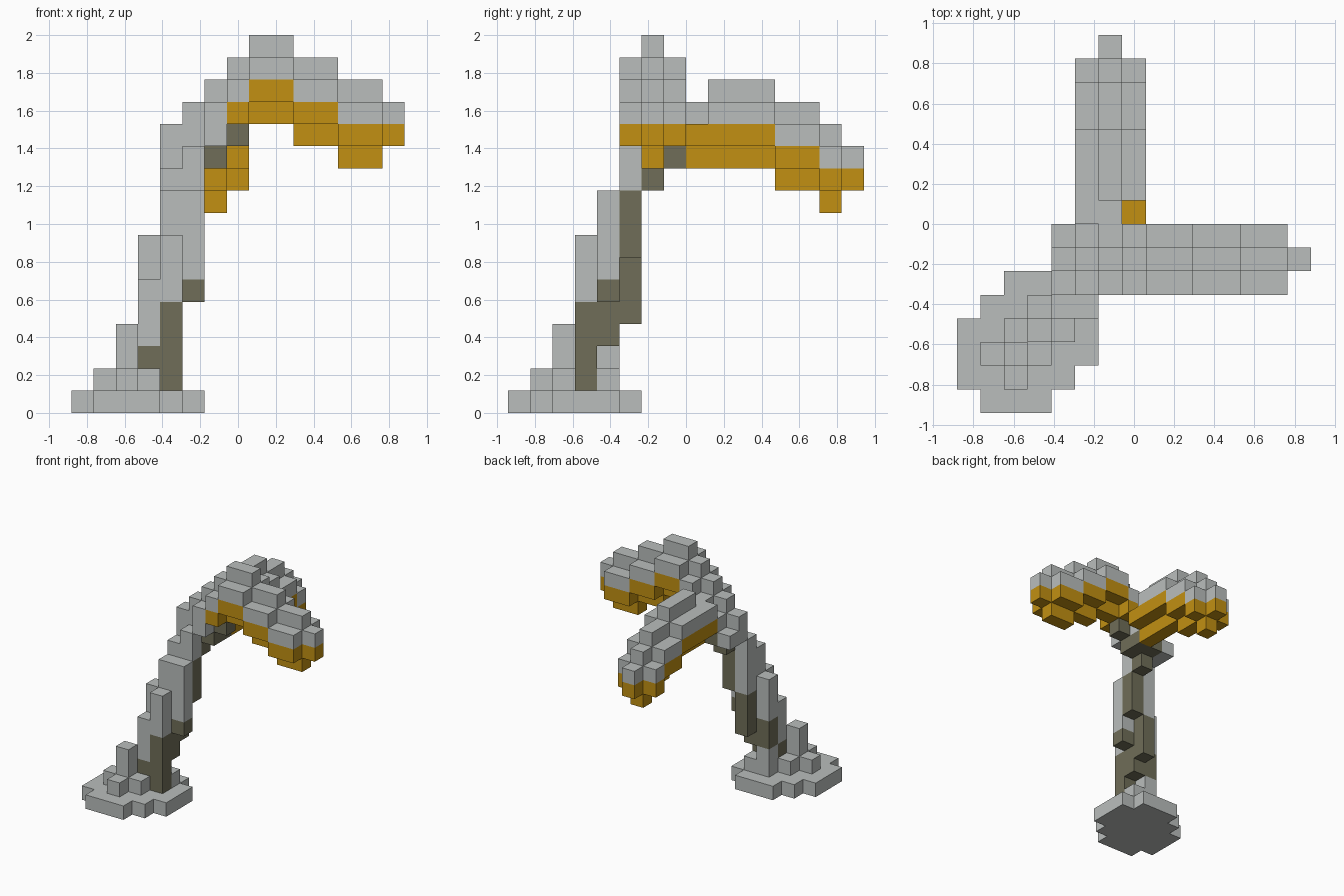
import bpy
import bmesh
from mathutils import Vector

default_cube = bpy.data.objects.get("Cube")
if default_cube:
    bpy.data.objects.remove(default_cube, do_unlink=True)

UNIT = 2 / 17                      # one block
ORIGIN = Vector((-7.5, -8, 0))     # grid corner, in blocks
GREY, GOLD, BROWN = range(3)


def make_material(name, colour):
    material = bpy.data.materials.new(name)
    material.use_nodes = True
    material.diffuse_color = (*colour, 1)
    shader = material.node_tree.nodes["Principled BSDF"]
    shader.inputs["Base Color"].default_value = (*colour, 1)
    shader.inputs["Roughness"].default_value = 0.9
    return material


materials = [
    make_material("pale grey", (0.49, 0.515, 0.505)),
    make_material("golden gills", (0.54, 0.28, 0.006)),
    make_material("olive brown", (0.16, 0.155, 0.098)),
]

cells = {}    # block position -> (part name, colour)


def pillar(part, x, y, bottom, *layers):
    """Stack blocks upward; layers alternate colour and top height."""
    for colour, top in zip(layers[::2], layers[1::2]):
        for z in range(bottom, top):
            cells[x, y, z] = (part, colour)
        bottom = top


def build_part(part):
    """Make one mesh from the exposed faces of a part's blocks."""
    bm = bmesh.new()
    for cell, (owner, colour) in cells.items():
        if owner != part:
            continue
        for axis in range(3):
            for side in (-1, 1):
                normal = Vector((0, 0, 0))
                normal[axis] = side
                if tuple(int(c) for c in Vector(cell) + normal) in cells:
                    continue
                u = Vector((0, 0, 0))
                u[(axis + 1) % 3] = 1
                v = normal.cross(u)
                middle = Vector(cell) + ORIGIN + (Vector((1, 1, 1)) + normal) / 2
                corners = [(-u - v), (u - v), (u + v), (v - u)]
                face = bm.faces.new([bm.verts.new((middle + c / 2) * UNIT) for c in corners])
                face.material_index = colour
    bmesh.ops.remove_doubles(bm, verts=bm.verts, dist=UNIT / 100)
    bmesh.ops.dissolve_limit(bm, angle_limit=0.01, verts=bm.verts, edges=bm.edges,
                             delimit={'MATERIAL'})
    mesh = bpy.data.meshes.new(part)
    bm.to_mesh(mesh)
    bm.free()
    for material in materials:
        mesh.materials.append(material)
    bpy.context.collection.objects.link(bpy.data.objects.new(part, mesh))


# Flat base, one row of blocks at a time
for y, (start, end) in enumerate([(1, 4), (0, 5), (0, 6), (0, 6), (1, 6), (2, 5)]):
    for x in range(start, end):
        pillar("base", x, y, 0, GREY, 1)

# Root bumps and the small spike
for x, y in [(1, 2), (2, 1), (3, 2), (2, 3), (4, 4)]:
    pillar("root_bumps", x, y, 1, GREY, 2)
pillar("root_spike", 2, 2, 1, GREY, 4)

# Leaning stem, pale on the outside and brown underneath
pillar("stem", 3, 3, 1, GREY, 2, BROWN, 3, GREY, 6)
pillar("stem", 4, 3, 1, BROWN, 5, GREY, 8)
pillar("stem", 3, 4, 1, GREY, 3, BROWN, 5, GREY, 8)
pillar("stem", 4, 4, 3, BROWN, 6, GREY, 10)
pillar("stem", 5, 4, 5, BROWN, 6, GREY, 10)
pillar("stem", 4, 5, 4, BROWN, 7, GREY, 11)
pillar("stem", 5, 5, 7, BROWN, 10, GREY, 12)

# Fork where the two arms part
pillar("fork", 4, 6, 11, GREY, 13)
pillar("fork", 4, 7, 11, GREY, 12)
pillar("fork", 5, 6, 10, BROWN, 11, GREY, 14)
pillar("fork", 5, 7, 11, BROWN, 12, GREY, 13)
pillar("fork", 6, 5, 12, GREY, 14)
pillar("fork", 6, 6, 11, BROWN, 12, GREY, 15)
pillar("fork", 6, 7, 11, BROWN, 12, GREY, 14)
pillar("fork", 7, 6, 12, BROWN, 13, GREY, 16)
for y in (5, 7):
    pillar("fork", 7, y, 13, GOLD, 14, GREY, 15)
pillar("fork", 5, 8, 12, GOLD, 13, GREY, 14)
pillar("fork", 6, 8, 11, GOLD, 13, GREY, 14)
pillar("fork", 7, 8, 12, GOLD, 13)


def arm(part, along_x, start, lengths, bottom):
    """Drooping arm with a plus-shaped section and golden underside."""
    def place(along, across, *stack):
        x, y = (along, across) if along_x else (across, along)
        pillar(part, x, y, *stack)

    for length in lengths:
        for along in range(start, start + length):
            place(along, 6, bottom, GOLD, bottom + 2, GREY, bottom + 4)
            for across in (5, 7):
                place(along, across, bottom + 1, GOLD, bottom + 2, GREY, bottom + 3)
        start += length
        bottom -= 1
    # Single-block tip
    place(start, 6, bottom + 2, GOLD, bottom + 3, GREY, bottom + 4)


arm("side_arm", True, 8, (2, 2, 2), 13)
arm("back_arm", False, 9, (3, 2, 1), 11)

for part in ("base", "root_bumps", "root_spike", "stem", "fork", "side_arm", "back_arm"):
    build_part(part)
